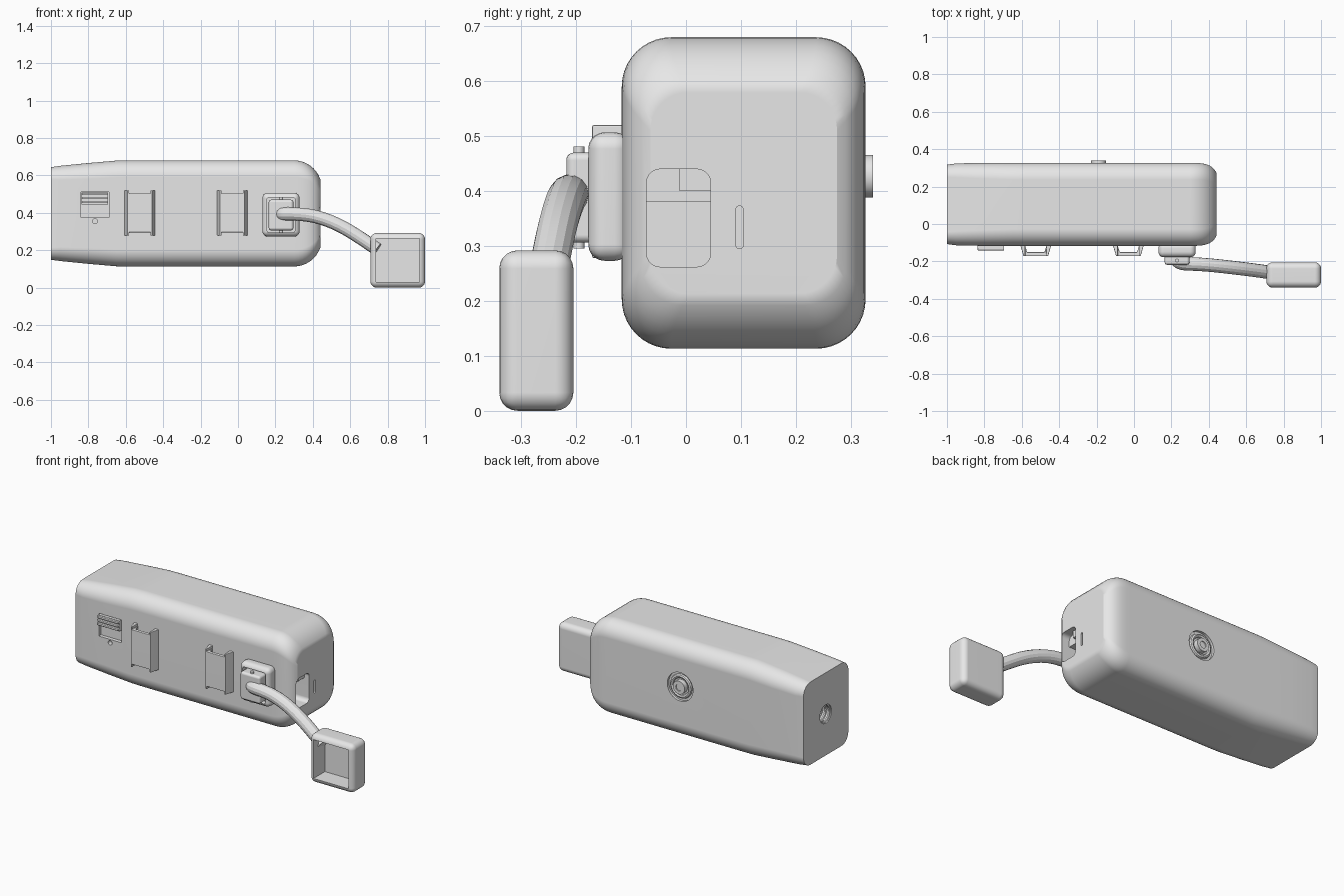
import bpy, bmesh, math
from mathutils import Vector, Matrix

if "Cube" in bpy.data.objects:
    bpy.data.objects.remove(bpy.data.objects["Cube"])

grey = bpy.data.materials.new("light grey plastic")
grey.use_nodes = True
grey.diffuse_color = (0.8, 0.8, 0.8, 1)
grey.node_tree.nodes["Principled BSDF"].inputs["Base Color"].default_value = (0.8, 0.8, 0.8, 1)
parts = []


def finish(name, bm):
    bmesh.ops.recalc_face_normals(bm, faces=bm.faces)
    mesh = bpy.data.meshes.new(name)
    bm.to_mesh(mesh)
    bm.free()
    ob = bpy.data.objects.new(name, mesh)
    bpy.context.collection.objects.link(ob)
    mesh.materials.append(grey)
    parts.append(ob)
    return ob


def box(name, lo, hi, bevel=0, axis=None, seg=5):
    """Box between two corners; bevels all edges, or only those along one axis."""
    lo, hi = Vector(lo), Vector(hi)
    bm = bmesh.new()
    size = Matrix.Diagonal((hi - lo).to_4d())
    bmesh.ops.create_cube(bm, size=1, matrix=Matrix.Translation((lo + hi) / 2) @ size)
    if bevel:
        edges = [e for e in bm.edges if axis is None
                 or abs((e.verts[0].co - e.verts[1].co)[axis]) > 1e-5]
        bmesh.ops.bevel(bm, geom=edges, offset=bevel, segments=seg, profile=0.5, affect='EDGES')
    return finish(name, bm)


def rod(name, centre, radius, depth, axis, seg=40):
    turn = Vector((0, 0, 1)).rotation_difference(Vector(axis)).to_matrix().to_4x4()
    bm = bmesh.new()
    bmesh.ops.create_cone(bm, cap_ends=True, segments=seg, radius1=radius, radius2=radius,
                          depth=depth, matrix=Matrix.Translation(centre) @ turn)
    return finish(name, bm)


def apply_modifier(ob, kind, **settings):
    mod = ob.modifiers.new(kind, kind)
    for key, value in settings.items():
        setattr(mod, key, value)
    bpy.context.view_layer.objects.active = ob
    bpy.ops.object.modifier_apply(modifier=mod.name)


def cut(ob, cutter):
    apply_modifier(ob, 'BOOLEAN', operation='DIFFERENCE', solver='EXACT', object=cutter)
    parts.remove(cutter)
    bpy.data.objects.remove(cutter)


def rounded_section(x, y0, y1, z0, z1, r, seg=10):
    pts = []
    corners = [(y1 - r, z1 - r), (y0 + r, z1 - r), (y0 + r, z0 + r), (y1 - r, z0 + r)]
    for i, (cy, cz) in enumerate(corners):
        for k in range(seg + 1):
            a = math.pi / 2 * (i + k / seg)
            pts.append((x, cy + r * math.cos(a), cz + r * math.sin(a)))
    return pts


# Housing: rounded sections lofted along x, tapered at one end, domed at the other
Y0, Y1, Z0, Z1 = -0.117, 0.327, 0.113, 0.68
sections = []
for x, dy, dz, r in [(-1, 0.010, 0.036, 0.065), (-0.95, 0.003, 0.029, 0.075),
                     (-0.8, 0, 0.014, 0.085), (-0.65, 0, 0.001, 0.09), (-0.58, 0, 0, 0.09)]:
    sections.append(rounded_section(x, Y0 + dy, Y1 - dy, Z0 + dz, Z1 - dz, r))
top_angle = math.radians(70)
for i in range(9):
    t = top_angle * i / 8
    f = (1 - math.cos(t)) / (1 - math.cos(top_angle))
    dy, dz = 0.052 * f ** 1.5, 0.1 * f
    sections.append(rounded_section(0.3 + 0.14 * math.sin(t) / math.sin(top_angle),
                                    Y0 + dy, Y1 - dy, Z0 + dz, Z1 - dz, 0.09 - 0.02 * f))
bm = bmesh.new()
rings = [[bm.verts.new(p) for p in s] for s in sections]
for a, b in zip(rings, rings[1:]):
    for i in range(len(a)):
        j = (i + 1) % len(a)
        bm.faces.new((a[i], a[j], b[j], b[i]))
bm.faces.new(rings[0])
bm.faces.new(rings[-1])
housing = finish("housing", bm)

# Openings in the housing: port, status slot, mounting hole, button well, switch well, pinhole
BUTTON = (-0.19, 0.427)
cut(housing, box("port_cut", (0.34, -0.072, 0.262), (0.6, 0.045, 0.44), 0.025, 0))
cut(housing, box("slot_cut", (0.41, 0.091, 0.295), (0.5, 0.104, 0.373), 0.006, 0, 3))
cut(housing, rod("mount_cut", (-1, 0.107, 0.397), 0.055, 0.3, (1, 0, 0)))
cut(housing, rod("button_cut", (BUTTON[0], Y1, BUTTON[1]), 0.085, 0.03, (0, 1, 0)))
cut(housing, box("switch_cut", (-0.84, -0.2, 0.375), (-0.69, -0.095, 0.512)))
cut(housing, rod("pinhole_cut", (-0.765, Y0, 0.355), 0.013, 0.05, (0, 1, 0), 20))

# Step inside the port
box("port_step", (0.335, -0.072, 0.38), (0.385, 0.045, 0.442))
box("port_latch", (0.335, -0.012, 0.4), (0.41, 0.047, 0.442))


def ring(name, centre, axis, major, minor, seg=40, sides=8):
    turn = Vector((0, 0, 1)).rotation_difference(Vector(axis)).to_matrix()
    bm = bmesh.new()
    loops = []
    for i in range(seg):
        a = math.tau * i / seg
        loop = []
        for k in range(sides):
            b = math.tau * k / sides
            d = major + minor * math.cos(b)
            p = Vector((d * math.cos(a), d * math.sin(a), minor * math.sin(b)))
            loop.append(bm.verts.new(turn @ p + Vector(centre)))
        loops.append(loop)
    for i in range(seg):
        a, b = loops[i], loops[(i + 1) % seg]
        for k in range(sides):
            m = (k + 1) % sides
            bm.faces.new((a[k], b[k], b[m], a[m]))
    return finish(name, bm)


# Thread ridges in the mounting hole
for i in range(5):
    ring(f"thread_{i + 1}", (-0.985 + 0.025 * i, 0.107, 0.397), (1, 0, 0), 0.055, 0.009)

# Round push button on the back
ring("button_collar", (BUTTON[0], Y1 - 0.012, BUTTON[1]), (0, 1, 0), 0.06, 0.012)
button = rod("button", (BUTTON[0], 0.324, BUTTON[1]), 0.039, 0.032, (0, 1, 0))
cut(button, rod("dimple_cut", (BUTTON[0], 0.34, BUTTON[1]), 0.02, 0.012, (0, 1, 0), 24))

# Sliding switch with grip ridges
box("switch_slider", (-0.836, -0.128, 0.445), (-0.694, -0.09, 0.508))
for i in range(3):
    z = 0.452 + 0.021 * i
    box(f"switch_ridge_{i + 1}", (-0.836, -0.141, z), (-0.694, -0.12, z + 0.012), 0.003, None, 2)

# Two strap loops with open ends and notched plates
for side, cx in (("right", -0.525), ("left", -0.03)):
    half = [(0.083, Y0 + 0.005), (0.066, -0.171)]
    inner = [(0.046, -0.151), (0.058, Y0 + 0.005)]
    outline = half + [(-x, y) for x, y in reversed(half)]
    outline += [(-x, y) for x, y in reversed(inner)] + inner
    bm = bmesh.new()
    face = bm.faces.new([bm.verts.new((cx + x, y, 0.278)) for x, y in outline])
    ext = bmesh.ops.extrude_face_region(bm, geom=[face])
    bmesh.ops.translate(bm, vec=(0, 0, 0.242),
                        verts=[v for v in ext["geom"] if isinstance(v, bmesh.types.BMVert)])
    loop = finish(f"strap_loop_{side}", bm)
    cut(loop, box("upper_notch", (cx - 0.057, -0.2, 0.503), (cx + 0.057, -0.1, 0.6)))
    cut(loop, box("lower_notch", (cx - 0.057, -0.2, 0.2), (cx + 0.057, -0.1, 0.295)))
    apply_modifier(loop, 'BEVEL', width=0.004, segments=2, limit_method='ANGLE')

# Socket block with a recess, and the plug sitting in it
socket = box("socket_block", (0.13, -0.178, 0.273), (0.33, -0.1, 0.507), 0.03)
cut(socket, box("recess_cut", (0.155, -0.25, 0.295), (0.305, -0.145, 0.482), 0.012, 1))
box("cable_plug", (0.164, -0.218, 0.306), (0.296, -0.13, 0.47), 0.014)
for end, z in (("upper", 0.472), ("lower", 0.304)):
    rod(f"plug_pip_{end}", (0.23, -0.195, z), 0.01, 0.018, (0, 0, 1), 16)

# Bent cable from the plug to the cap
curve = bpy.data.curves.new("cable", 'CURVE')
curve.dimensions = '3D'
curve.bevel_depth = 0.036
curve.bevel_resolution = 5
curve.use_fill_caps = True
spline = curve.splines.new('NURBS')
path = [(0.225, -0.165, 0.393), (0.222, -0.212, 0.395), (0.3, -0.212, 0.395),
        (0.42, -0.22, 0.385), (0.57, -0.238, 0.325), (0.67, -0.25, 0.255), (0.745, -0.262, 0.205)]
spline.points.add(len(path) - 1)
for point, co in zip(spline.points, path):
    point.co = (*co, 1)
spline.use_endpoint_u = True
spline.order_u = 4
spline.resolution_u = 8
cable = bpy.data.objects.new("cable", curve)
bpy.context.collection.objects.link(cable)
curve.materials.append(grey)
bpy.ops.object.select_all(action='DESELECT')
cable.select_set(True)
bpy.context.view_layer.objects.active = cable
bpy.ops.object.convert(target='MESH')
parts.append(bpy.context.view_layer.objects.active)

# Hollow square cap, open to the front
cap = box("cap", (0.708, -0.34, 0), (1, -0.205, 0.292), 0.033)
cut(cap, box("cavity_cut", (0.738, -0.5, 0.03), (0.97, -0.232, 0.262)))

# Smooth shading with crisp edges
bpy.ops.object.select_all(action='DESELECT')
for ob in parts:
    ob.select_set(True)
    bpy.context.view_layer.objects.active = ob
bpy.ops.object.shade_smooth_by_angle(angle=math.radians(25))
for ob in parts:
    ob.modifiers.new("even_shading", 'WEIGHTED_NORMAL').keep_sharp = True
